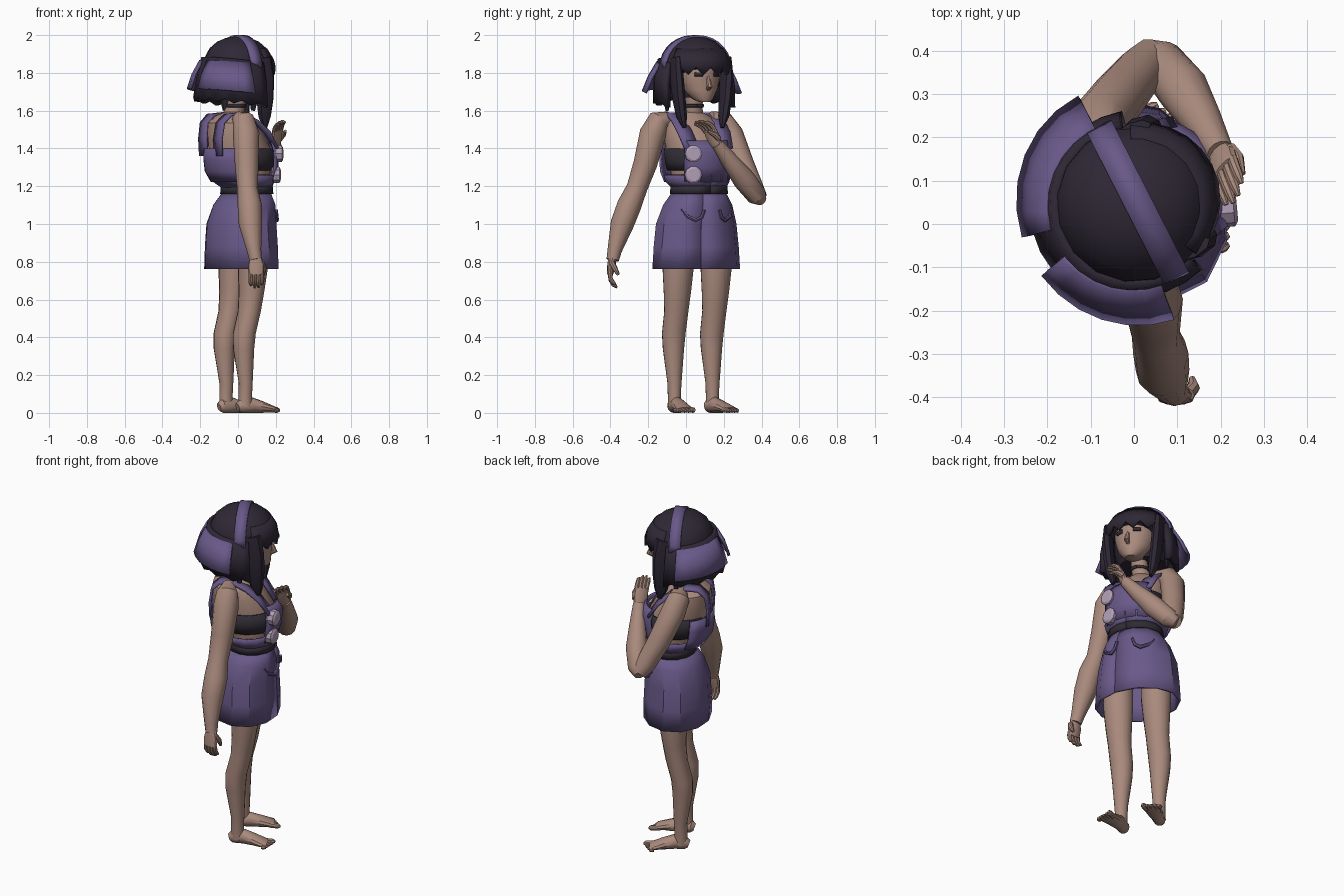
import bpy, bmesh, math
from mathutils import Vector

def material(name, col):
    m = bpy.data.materials.new(name)
    m.diffuse_color = (*col, 1)
    return m

SKIN = material("skin", (0.40, 0.255, 0.205))
PURPLE = material("purple cloth", (0.14, 0.10, 0.25))
HAIR = material("dark hair", (0.028, 0.021, 0.036))
BLACK = material("black cloth", (0.03, 0.025, 0.035))
BUTTON = material("pale lilac", (0.45, 0.35, 0.48))

TURN = math.radians(27)   # the whole body is turned toward +x, a little to +y
CT, ST = math.cos(TURN), math.sin(TURN)

def W(u, v, z):
    """Body frame (u forward, v to her left) to world."""
    return Vector((CT * u - ST * v, ST * u + CT * v + 0.045, z))

def build(name, rings, mat, closed=True, cap=True, solid=0.0):
    n = len(rings[0])
    verts = [p for r in rings for p in r]
    faces = []
    for i in range(len(rings) - 1):
        for j in range(n if closed else n - 1):
            k = (j + 1) % n
            faces.append((i*n + j, i*n + k, (i+1)*n + k, (i+1)*n + j))
    if closed and cap:
        faces.append(tuple(range(n)))
        faces.append(tuple(range((len(rings) - 1) * n, len(rings) * n)))
    me = bpy.data.meshes.new(name)
    me.from_pydata(verts, [], faces)
    bm = bmesh.new()
    bm.from_mesh(me)
    bmesh.ops.recalc_face_normals(bm, faces=bm.faces)
    bm.to_mesh(me)
    bm.free()
    me.materials.append(mat)
    ob = bpy.data.objects.new(name, me)
    bpy.context.collection.objects.link(ob)
    if solid:
        mod = ob.modifiers.new("thickness", 'SOLIDIFY')
        mod.thickness = solid
        mod.offset = 0
    return ob

def loft(name, secs, mat, n=16, v=0.0):
    """Stacked ellipses: (u, z, ru, rv)."""
    rings = [[W(u + a * math.cos(t), v + b * math.sin(t), z)
              for t in (2 * math.pi * (k + .5) / n for k in range(n))] for u, z, a, b in secs]
    return build(name, rings, mat)

def shell(name, secs, a0, a1, mat, n=12, solid=0.012, tilt=0.0, zig=0.0):
    """Part of a stack of ellipses between two angles, with thickness."""
    rings = []
    for i, (u, z, a, b) in enumerate(secs):
        r = []
        for k in range(n + 1):
            t = math.radians(a0 + (a1 - a0) * k / n)
            du = a * math.cos(t)
            dz = zig * (1 if k % 2 else -1) if i == len(secs) - 1 else 0
            r.append(W(u + du, b * math.sin(t), z + tilt * du + dz))
        rings.append(r)
    return build(name, rings, mat, closed=False, solid=solid)

def tube(name, pts, radii, mat, n=12, ref=(1, 0, 0)):
    """Tapered limb along world points; radius may be (across, along ref)."""
    pts = [Vector(p) for p in pts]
    ref = Vector(ref)
    rings = []
    for i, p in enumerate(pts):
        t = (pts[min(i + 1, len(pts) - 1)] - pts[max(i - 1, 0)]).normalized()
        s = t.cross(ref).normalized()
        f = s.cross(t)
        a, b = radii[i] if isinstance(radii[i], tuple) else (radii[i], radii[i])
        rings.append([p + s * a * math.cos(q) + f * b * math.sin(q)
                      for q in (2 * math.pi * k / n for k in range(n))])
    return build(name, rings, mat)

FWD = W(1, 0, 0) - W(0, 0, 0)

# ---- legs and feet
for s, side in ((-1, "right"), (1, "left")):
    loft("leg_" + side, [(.03, .95, .085, .085), (.03, .76, .078, .084), (.022, .64, .066, .075),
         (.01, .54, .06, .066), (-.02, .42, .06, .064), (-.024, .34, .056, .057),
         (-.012, .16, .037, .038), (-.014, .09, .036, .034), (-.012, .03, .038, .034)],
         SKIN, v=s * .113)
    tube("foot_" + side, [W(-.058, s*.108, .03), W(-.04, s*.108, .036), W(.02, s*.112, .042),
         W(.08, s*.122, .031), W(.135, s*.134, .02), W(.155, s*.136, .016)],
         [(.02, .022), (.033, .036), (.036, .042), (.045, .031), (.05, .019), (.047, .013)],
         SKIN, ref=(0, 0, 1))
    for i in range(5):
        v, l = .101 + i * .02, .194 - i * .01
        r = .015 if i == 0 else .012
        tube(f"toe_{side}_{i}", [W(.13, s*v, r + .003), W(l - .012, s*v, r), W(l, s*v, r)],
             [r, r, r * .5], SKIN, n=8, ref=(0, 0, 1))

# ---- skirt with pocket, belt
SK = [(.02, .762, .182, .238), (.02, .88, .18, .23), (.02, 1.0, .174, .217),
      (.038, 1.1, .158, .184), (.052, 1.172, .118, .138)]
shell("skirt", SK, -15, 345, PURPLE, n=12, solid=.012)
for s, side in ((-1, "right"), (1, "left")):
    tube("pocket_edge_" + side, [W(.205, s*.045, 1.075), W(.2, s*.06, 1.035), W(.188, s*.085, 1.02),
         W(.165, s*.125, 1.04), W(.14, s*.145, 1.08)], [.008, .01, .011, .01, .008], PURPLE, n=6, ref=(0, 0, 1))
shell("belt", [(.052, 1.158, .132, .152), (.052, 1.205, .128, .148)], 0, 360, BLACK, n=16)

# ---- torso and top
loft("torso", [(.05, 1.15, .11, .13), (.035, 1.25, .135, .14), (.02, 1.33, .163, .152),
     (.008, 1.4, .168, .157), (-.02, 1.48, .148, .16), (-.038, 1.535, .125, .15),
     (-.036, 1.572, .085, .1), (-.025, 1.592, .05, .05)], SKIN)
shell("bandeau", [(.03, 1.285, .155, .154), (.025, 1.33, .17, .162), (.02, 1.4, .168, .165)],
      0, 360, BLACK, n=20)
shell("overall_waist", [(.052, 1.195, .125, .145), (.035, 1.225, .155, .165), (.032, 1.26, .168, .174)],
      0, 360, PURPLE, n=16)
shell("overall_back", [(.03, 1.225, .165, .17), (.02, 1.28, .19, .185), (.012, 1.34, .19, .185),
      (.005, 1.4, .183, .18)], 115, 245, PURPLE, n=8)
shell("overall_bib", [(.035, 1.225, .155, .165), (.033, 1.3, .178, .178), (.032, 1.38, .186, .175),
      (.025, 1.44, .17, .165)], -50, 50, PURPLE, n=8)

def ribbon(name, mids, half, mat, along):
    d = W(*along) - W(0, 0, 0)
    return build(name, [[W(*m) - d * half, W(*m) + d * half] for m in mids], mat, closed=False, solid=.014)

for s, side in ((-1, "right"), (1, "left")):
    ribbon("strap_" + side, [(-.16, s*.085, 1.36), (-.164, s*.088, 1.45), (-.152, s*.093, 1.535),
           (-.11, s*.1, 1.577), (-.04, s*.105, 1.583), (.04, s*.112, 1.545), (.11, s*.113, 1.485),
           (.165, s*.1, 1.4)], .042, PURPLE, (0, 1, 0))
# round buttons down one side of the bib
for i, (u, v, z) in enumerate(((.182, -.1, 1.372), (.17, -.095, 1.26))):
    base = W(u, v, z)
    out = W(1, -.4, 0) - W(0, 0, 0)
    out.normalize()
    tube(f"button_{i}", [base - out * .02, base + out * .022, base + out * .03], [.046, .046, .034],
         BUTTON, n=10, ref=(0, 0, 1))

# ---- arms
tube("arm_right", [(.0, -.09, 1.562), (.03, -.145, 1.545), (.043, -.175, 1.48), (.046, -.215, 1.32),
     (.05, -.26, 1.19), (.062, -.3, 1.1), (.066, -.338, 1.0), (.085, -.378, .86), (.094, -.388, .81)],
     [.035, .06, .07, .063, .055, .064, .062, .038, .033], SKIN)
tube("arm_left", [(-.05, .13, 1.562), (-.085, .19, 1.545), (-.08, .235, 1.475), (-.03, .30, 1.31),
     (.02, .36, 1.18), (.042, .388, 1.135)], [.035, .06, .068, .063, .055, .045], SKIN)
tube("forearm_left", [(.03, .4, 1.125), (.06, .375, 1.15), (.115, .308, 1.235), (.16, .235, 1.33),
     (.2, .165, 1.425)], [.03, .054, .06, .046, .032], SKIN)

def hand(side, wrist, d, across, bend):
    """Palm, four curled fingers and a thumb."""
    w, d, a, b = (Vector(v) for v in (wrist, d, across, bend))
    d.normalize()
    a.normalize()
    b.normalize()
    tube("palm_" + side, [w - d*.015, w + d*.035, w + d*.085], [(.022, .03), (.022, .043), (.016, .041)],
         SKIN, ref=a)
    for i in range(4):
        p = w + d * .078 + a * (i - 1.5) * .02
        k = (.85, 1, .97, .78)[i]
        tube(f"finger_{side}_{i}", [p, p + (d*.035 + b*.008)*k, p + (d*.062 + b*.028)*k,
             p + (d*.075 + b*.048)*k], [.012, .012, .011, .006], SKIN, n=8, ref=a)
    p = w + d * .02 + a * .03
    tube("thumb_" + side, [p, p + d*.03 + a*.012 + b*.02, p + d*.065 + a*.008 + b*.045],
         [.016, .015, .008], SKIN, n=8, ref=a)

hand("right", (.094, -.39, .815), (.03, -.15, -1), (1, 0, 0), (0, 1, 0))
hand("left", (.2, .16, 1.425), (.12, -.42, .9), (.6, .72, .25), (.3, -.7, -.35))

# ---- neck, choker, head
tube("neck", [W(-.03, .01, 1.56), W(-.012, 0, 1.62), W(.01, 0, 1.72)], [.056, .047, .048], SKIN)
shell("choker", [(-.012, 1.618, .051, .051), (-.008, 1.634, .051, .051)], 0, 360, BLACK, n=16, solid=.006)
loft("head", [(.115, 1.645, .03, .026), (.095, 1.663, .06, .055), (.065, 1.71, .094, .09),
     (.05, 1.77, .114, .112), (.045, 1.83, .122, .118), (.035, 1.9, .11, .1)], SKIN, n=20)
tube("nose", [W(.153, 0, 1.79), W(.166, 0, 1.755), W(.178, 0, 1.728), W(.155, 0, 1.714)],
     [.008, .013, .016, .01], SKIN, n=8, ref=FWD)
for s, side in ((-1, "right"), (1, "left")):
    shell("eye_" + side, [(.05, 1.782, .117, .115), (.05, 1.802, .12, .117)], s*16, s*38, BLACK,
          n=4, solid=.006)

# ---- hair: crown, back bob, fringe and side locks
loft("hair_crown", [(0, 1.80, .12, .16), (0, 1.83, .18, .183), (0, 1.88, .178, .178), (0, 1.93, .152, .152),
     (0, 1.965, .112, .112), (0, 1.985, .065, .065), (0, 1.993, .015, .015)], HAIR)
shell("hair_back", [(0, 1.86, .18, .18), (0, 1.75, .207, .2), (0, 1.635, .228, .2)], 72, 288, HAIR,
      n=18, solid=.03, tilt=-.12, zig=.01)
loft("hair_nape", [(-.05, 1.67, .12, .13), (-.04, 1.75, .14, .16), (-.03, 1.85, .14, .16)], HAIR)
shell("fringe", [(0, 1.925, .148, .148), (0, 1.87, .182, .18), (0, 1.81, .195, .18)], -66, 66, HAIR,
      n=10, solid=.016, zig=.02)
for s, side in ((-1, "right"), (1, "left")):
    tube("side_lock_" + side, [W(.07, s*.15, 1.88), W(.085, s*.148, 1.77), W(.09, s*.138, 1.66),
         W(.095, s*.125, 1.57), W(.105, s*.112, 1.51)],
         [(.022, .05), (.03, .055), (.03, .05), (.027, .037), (.01, .012)], HAIR, n=8, ref=FWD)
    tube("thin_lock_" + side, [W(.0, s*.165, 1.86), W(.01, s*.175, 1.74), W(.005, s*.165, 1.60)],
         [(.02, .045), (.022, .045), (.008, .012)], HAIR, n=8, ref=FWD)
    # flared scarf halves
    shell("scarf_" + side, [(0, 1.845, .2, .195), (0, 1.77, .238, .24), (0, 1.69, .262, .275)],
          s * (94 - 4 * s), s * 170, PURPLE, n=6, solid=.016, tilt=-.1)

# headband over the crown
ribbon("headband", [(.01, .192 * math.cos(t), 1.828 + .165 * math.sin(t))
       for t in (math.pi * k / 14 for k in range(15))], .032, PURPLE, (1, 0, 0))

# shading: soft limbs, crisp cloth facets
bpy.ops.object.select_all(action='SELECT')
bpy.context.view_layer.objects.active = bpy.data.objects["torso"]
bpy.ops.object.shade_smooth_by_angle(angle=math.radians(31))
